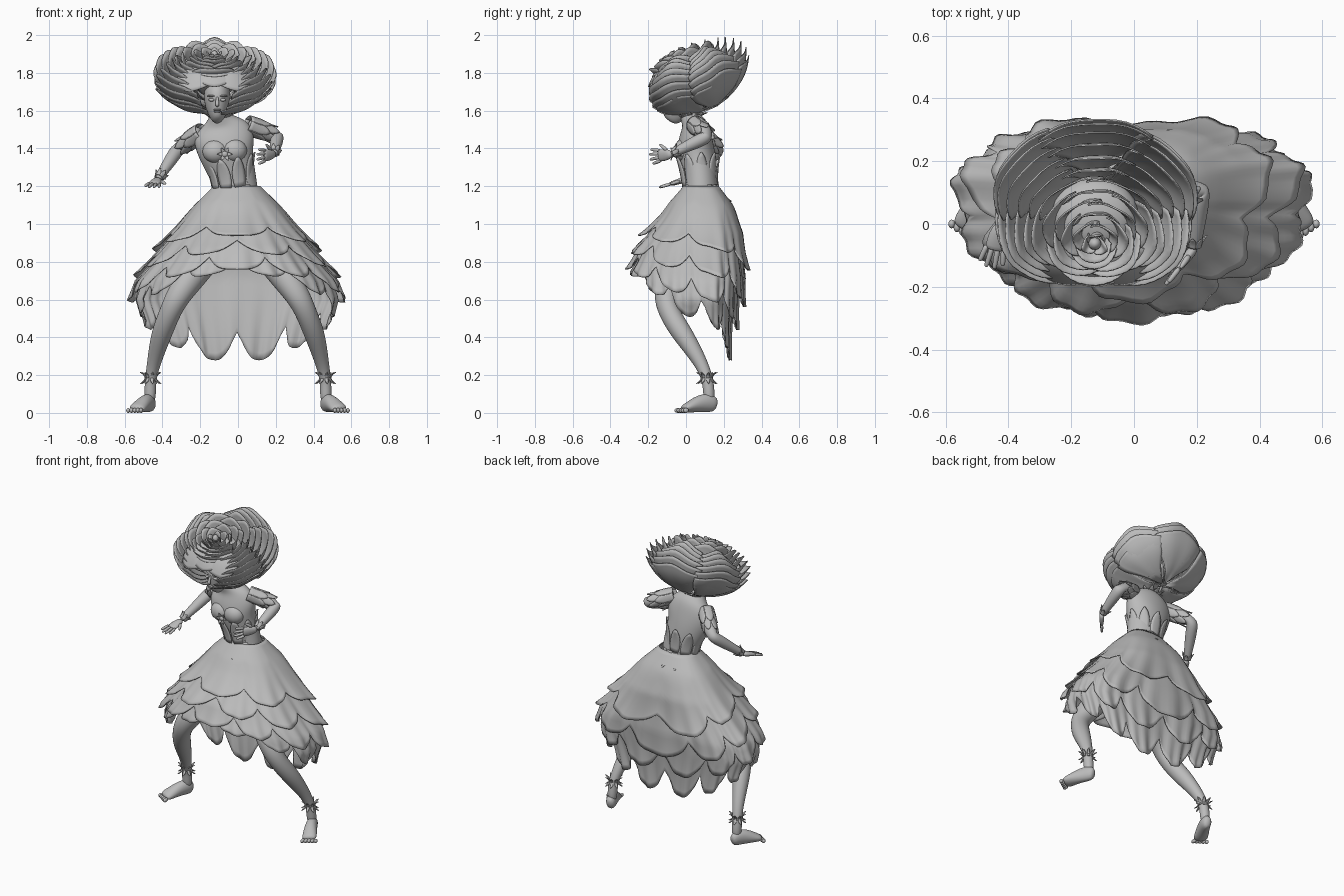
import bpy, bmesh, math
from math import sin, cos, pi, radians
from mathutils import Vector, Matrix

if "Cube" in bpy.data.objects:
    bpy.data.objects.remove(bpy.data.objects["Cube"])

mat = bpy.data.materials.new("plain_grey")
mat.use_nodes = True
grey = (0.5, 0.5, 0.5, 1)
mat.diffuse_color = grey
mat.node_tree.nodes["Principled BSDF"].inputs["Base Color"].default_value = grey


def finish(name, bm, sub=0, thick=0):
    bmesh.ops.recalc_face_normals(bm, faces=bm.faces)
    me = bpy.data.meshes.new(name)
    bm.to_mesh(me)
    bm.free()
    me.shade_smooth()
    me.materials.append(mat)
    ob = bpy.data.objects.new(name, me)
    bpy.context.collection.objects.link(ob)
    if thick:
        m = ob.modifiers.new("thickness", "SOLIDIFY")
        m.thickness, m.offset = thick, 0
    if sub:
        m = ob.modifiers.new("smooth", "SUBSURF")
        m.levels = m.render_levels = sub
    return ob


def add_tube(bm, pts, n=12):
    """Closed tube through (x, y, z, half width, half depth) stations."""
    cos_ = [Vector(p[:3]) for p in pts]
    rings = []
    for i, p in enumerate(pts):
        t = (cos_[min(i + 1, len(pts) - 1)] - cos_[max(i - 1, 0)]).normalized()
        s = Vector((1, 0, 0))
        s = (s - t * s.dot(t)).normalized()
        b = t.cross(s)
        ra, rb = p[3], p[-1]
        rings.append([bm.verts.new(cos_[i] + s * ra * cos(2 * pi * k / n) + b * rb * sin(2 * pi * k / n))
                      for k in range(n)])
    for a, b in zip(rings, rings[1:]):
        for k in range(n):
            bm.faces.new((a[k], a[(k + 1) % n], b[(k + 1) % n], b[k]))
    bm.faces.new(rings[0])
    bm.faces.new(rings[-1])


def tube(name, pts, n=12, sub=2):
    bm = bmesh.new()
    add_tube(bm, pts, n)
    return finish(name, bm, sub)


def balls(name, items):
    bm = bmesh.new()
    for co, size in items:
        bmesh.ops.create_uvsphere(bm, u_segments=16, v_segments=10, radius=1,
                                  matrix=Matrix.Translation(co) @ Matrix.Diagonal((*size, 1)))
    return finish(name, bm)


def sheets(name, funcs, nu=10, nv=10, thick=0.006):
    """Curved petals, each given by a function of u in -1..1 and v in 0..1."""
    bm = bmesh.new()
    for f in funcs:
        g = [[bm.verts.new(f(2 * i / nu - 1, j / nv)) for i in range(nu + 1)] for j in range(nv + 1)]
        for j in range(nv):
            for i in range(nu):
                bm.faces.new((g[j][i], g[j][i + 1], g[j + 1][i + 1], g[j + 1][i]))
    bmesh.ops.remove_doubles(bm, verts=bm.verts, dist=1e-5)
    return finish(name, bm, 0, thick)


def leaf_ring(name, c, axis, r, n, length, flare, width, sy=1.0, start=0.0):
    c, ax = Vector(c), Vector(axis).normalized()
    e = Vector((1, 0, 0)) if abs(ax.x) < 0.8 else Vector((0, 1, 0))
    e = (e - ax * e.dot(ax)).normalized()
    h = ax.cross(e)

    def leaf(a):
        def f(u, v):
            w = width * (1 - v * 0.98) ** 0.7 * (0.7 + 1.3 * v)
            rad = e * cos(a) + h * sin(a) * sy
            tan = h * cos(a) * sy - e * sin(a)
            return c + rad * (r + flare * v * v - 0.15 * width * u * u) + ax * length * v + tan * u * w
        return f
    return sheets(name, [leaf(start + 2 * pi * k / n) for k in range(n)], 4, 6, 0.004)


def lerp(table, z):
    for (z0, r0), (z1, r1) in zip(table, table[1:]):
        if z >= z1:
            return r0 + (r1 - r0) * (z - z0) / (z1 - z0)
    return table[-1][1]


# Torso, bust and bodice
tube("torso", [(-.01, .08, 1.10, .13, .10), (-.01, .08, 1.20, .115, .09), (-.04, .07, 1.30, .13, .095),
               (-.065, .05, 1.38, .15, .105), (-.075, .05, 1.46, .17, .09), (-.08, .05, 1.53, .13, .07),
               (-.1, .02, 1.56, .05, .05), (-.11, 0, 1.64, .043, .045)], 16)
balls("bust", [((-.12, -.01, 1.385), (.068, .055, .062)), ((-.02, -.01, 1.39), (.068, .055, .062))])
leaf_ring("bodice_petals", (-.025, .075, 1.2), (-.15, -.08, 1), .113, 9, .16, .03, .042, .84, pi / 2)
leaf_ring("waist_petals", (-.01, .08, 1.21), (0, 0, -1), .108, 13, .09, .085, .026, .85)
leaf_ring("neck_ruff", (-.1, .02, 1.55), (0, 0, 1), .045, 11, .04, .05, .02)
leaf_ring("brooch_petals", (-.07, -.068, 1.37), (0, -1, 0), .01, 6, .012, .03, .012)
balls("brooch", [((-.07, -.07, 1.37), (.017, .012, .017))])

# Head and face
hx = -.11
tube("head", [(hx, -.09, 1.545, .018, .03), (hx, -.075, 1.565, .04, .058), (hx, -.045, 1.62, .066, .097),
              (hx, -.04, 1.68, .074, .104), (hx, -.03, 1.73, .065, .085), (hx, -.02, 1.765, .03, .04)], 16)
tube("nose", [(hx, -.136, 1.675, .008), (hx, -.148, 1.65, .009), (hx, -.158, 1.63, .012), (hx, -.14, 1.622, .008)], 8)
balls("lips", [((hx, -.138, 1.604), (.021, .01, .006)), ((hx, -.136, 1.595), (.017, .01, .006))])
balls("eyes", [((hx + s * .03, -.128, 1.657), (.017, .009, .008)) for s in (-1, 1)])
balls("brows", [((hx + s * .032, -.128, 1.678), (.024, .011, .005)) for s in (-1, 1)])

# Rose surrounding the head, leaning forward
axis = Vector((0, -.41, .91)).normalized()
side = Vector((1.1, 0, 0))
back = Vector((0, .91, .41)).normalized()
rim = Vector((-.125, .03, 1.85))


def rose_pt(a, r, h, shift=0):
    return rim + side * r * cos(a) + back * (r * sin(a) - shift) + axis * h


def rose_petal(a0, w, R, lift=0.0):
    top = .10 * (1 - (R / .31) ** 2) + lift
    base = max(-.26, top - .1 - .9 * R)
    shift = .07 * (1 - R / .31)

    def f(u, v):
        a = a0 + u * w * (.55 + .45 * sin(pi * min(v, .75) / 1.5))
        q = v * (1 - .2 * abs(u) ** 1.5)
        r = R * (.1 + .9 * sin(q * pi / 2) ** .65) + .02 * q ** 6 - .010 * u * (1 - v * .5)
        return rose_pt(a, r, base + (top - base) * q + .006 * sin(u * 6 + a0) * v, shift)
    return f


rose = []
for k in range(6):
    count = 3 + k // 2
    rose += [rose_petal(pi / 2 + k * pi / count + 2 * pi * i / count, pi / count * 1.25, .02 + .029 * k)
             for i in range(count)]
# outer layers (radius, lift, half gap in degrees) leave the face clear
for R, lift, gap in ((.19, 0, 42), (.22, 0, 36), (.25, -.01, 28), (.275, -.025, 22),
                     (.285, -.06, 18), (.28, -.11, 16), (.255, -.16, 12)):
    w = (pi - radians(gap)) / 5
    rose += [rose_petal(-pi / 2 + radians(gap) + w * (2 * i + 1), w * 1.12, R, lift - .012 * (i % 2))
             for i in range(5)]
sheets("rose_petals", rose, 12, 10, .005)


def brow_petal(a0, w, r0, r1, drop):
    def f(u, v):
        q = v * (1 - .35 * abs(u) ** 1.5)
        return rose_pt(a0 + u * w, r0 + (r1 - r0) * q, .05 - drop * q * q - .02 * u * u, .03)
    return f


sheets("brow_petals", [brow_petal(-pi / 2 + d, w, .10, r, drop) for d, w, r, drop in
                       ((0, .6, .23, .07), (.55, .5, .26, .10), (-.55, .5, .26, .10), (0, .8, .19, .03))])
balls("rose_bud", [(rose_pt(0, 0, .075, .068), (.02, .02, .028))])
balls("rose_core", [(rose_pt(0, 0, -.045, .02), (.14, .12, .07))])

# Layered petal skirt: each layer is one sheet with a scalloped, rippled hem
side_r = [(1.2, .12), (1.05, .25), (.85, .41), (.7, .53), (.6, .55), (.5, .50), (.25, .38)]
front_r = [(1.2, .09), (1.05, .19), (.87, .33), (.75, .37), (.5, .32), (.25, .2)]
back_r = [(1.2, .09), (1.1, .155), (.95, .205), (.72, .215), (.5, .18), (.25, .14)]


def skirt_layer(n, hems, top, off, turn):
    front, mid, rear = hems

    def f(u, v):
        a = -pi / 2 + u * pi
        petal = (a + pi / 2) * n / (2 * pi) + turn
        t = 2 * (petal - math.floor(petal + .5))
        s, c = sin(a), cos(a)
        hem = mid + ((front if s < 0 else rear) - mid) * abs(s) ** 1.4
        z = top + (hem - top) * v * (1 - .2 * abs(t) ** 2.6)
        p = .62 if s > 0 else 1.0
        grow = off * min(1, v * 3) + .024 * v ** 5 + .014 * cos(pi * t) * v * v + .007 * sin(3 * pi * t) * v ** 3
        x = (lerp(side_r, z) + grow) * math.copysign(abs(c) ** .85, c)
        y = (lerp(front_r if s < 0 else back_r, z) + grow) * math.copysign(abs(s) ** p, s)
        return Vector((x - .005, .08 + y, z))
    return f


for name, n, hems, top, off, turn in (
        ("skirt_top_layer", 7, (.94, .88, .74), 1.2, .016, 0),
        ("skirt_second_layer", 9, (.85, .74, .56), 1.17, .004, .5),
        ("skirt_third_layer", 11, (.76, .60, .43), 1.12, -.008, 0),
        ("skirt_hem_layer", 12, (.74, .48, .27), 1.05, -.024, .5)):
    sheets(name, [skirt_layer(n, hems, top, off, turn)], n * 16, 20)

# Legs, feet, toes and anklets
for s, label in ((-1, "right"), (1, "left")):
    tube(label + "_leg", [(s * .09, .08, 1.0, .09), (s * .15, .01, .86, .094), (s * .24, -.07, .73, .083),
                          (s * .325, -.115, .61, .066), (s * .365, -.085, .52, .058), (s * .405, -.02, .42, .058),
                          (s * .437, .06, .30, .042), (s * .46, .11, .2, .031), (s * .465, .12, .13, .032),
                          (s * .465, .125, .05, .03)])
    tube(label + "_foot", [(s * .455, .165, .04, .025, .035), (s * .468, .125, .055, .036, .053),
                           (s * .495, .07, .05, .04, .048), (s * .525, .015, .03, .047, .03),
                           (s * .543, -.02, .02, .044, .02)])
    balls(label + "_toes", [((s * (.513 + .017 * i), -.04 + .01 * i, .013), (.011, .022 - .002 * i, .013))
                            for i in range(5)])
    for d, nm in ((1, "upper"), (-1, "lower")):
        leaf_ring(f"{label}_anklet_{nm}", (s * .462, .11, .185), (0, 0, d), .031, 8, .03, .026, .010, 1, d)


# Arms, hands, cuffs and sleeve petals
def arm(label, shoulder, elbow, wrist, aim, upright):
    sh, el, wr, d = Vector(shoulder), Vector(elbow), Vector(wrist), Vector(aim).normalized()
    spec = [(sh, .052), (sh.lerp(el, .35), .05), (sh.lerp(el, .8), .041), (el, .039),
            (el.lerp(wr, .3), .037), (el.lerp(wr, .75), .027), (wr, .022)]
    tube(label + "_arm", [(*p, r) for p, r in spec])
    x = Vector((1, 0, 0))
    across = (x - d * x.dot(d)).normalized()
    if upright:
        across = d.cross(across)
    bm = bmesh.new()
    add_tube(bm, [(*(wr + d * t), *((b, a) if upright else (a, b))) for t, a, b in
                  ((-.01, .02, .018), (.03, .034, .017), (.075, .036, .014), (.085, .03, .01))], 8)
    for i in range(4):
        q = wr + d * .07 + across * (.018 * (i - 1.5))
        tip = q + (d + across * .12 * (i - 1.5)) * (.075 if i in (1, 2) else .06)
        add_tube(bm, [(*q.lerp(tip, t), r) for t, r in ((0, .011), (.5, .0105), (.9, .009), (1, .006))], 6)
    inner = across if across.z > .5 or not upright else -across
    q, tip = wr + d * .02 + inner * .02, wr + d * .07 + inner * .062
    add_tube(bm, [(*q.lerp(tip, t), r) for t, r in ((0, .014), (.6, .011), (1, .006))], 6)
    finish(label + "_hand", bm, 1)
    leaf_ring(label + "_cuff", el.lerp(wr, .95), el - wr, .023, 7, .04, .015, .013)
    leaf_ring(label + "_sleeve_upper", sh.lerp(el, -.05), el - sh, .047, 6, .12, .006, .034)
    leaf_ring(label + "_sleeve_lower", sh.lerp(el, .35), el - sh, .044, 6, .10, .004, .028, 1, .5)


arm("right", (-.195, .06, 1.485), (-.32, .18, 1.395), (-.425, -.005, 1.235), (-.25, -1, -.3), False)
arm("left", (.055, .05, 1.525), (.21, .12, 1.465), (.19, -.08, 1.37), (-.6, -.75, -.1), True)
